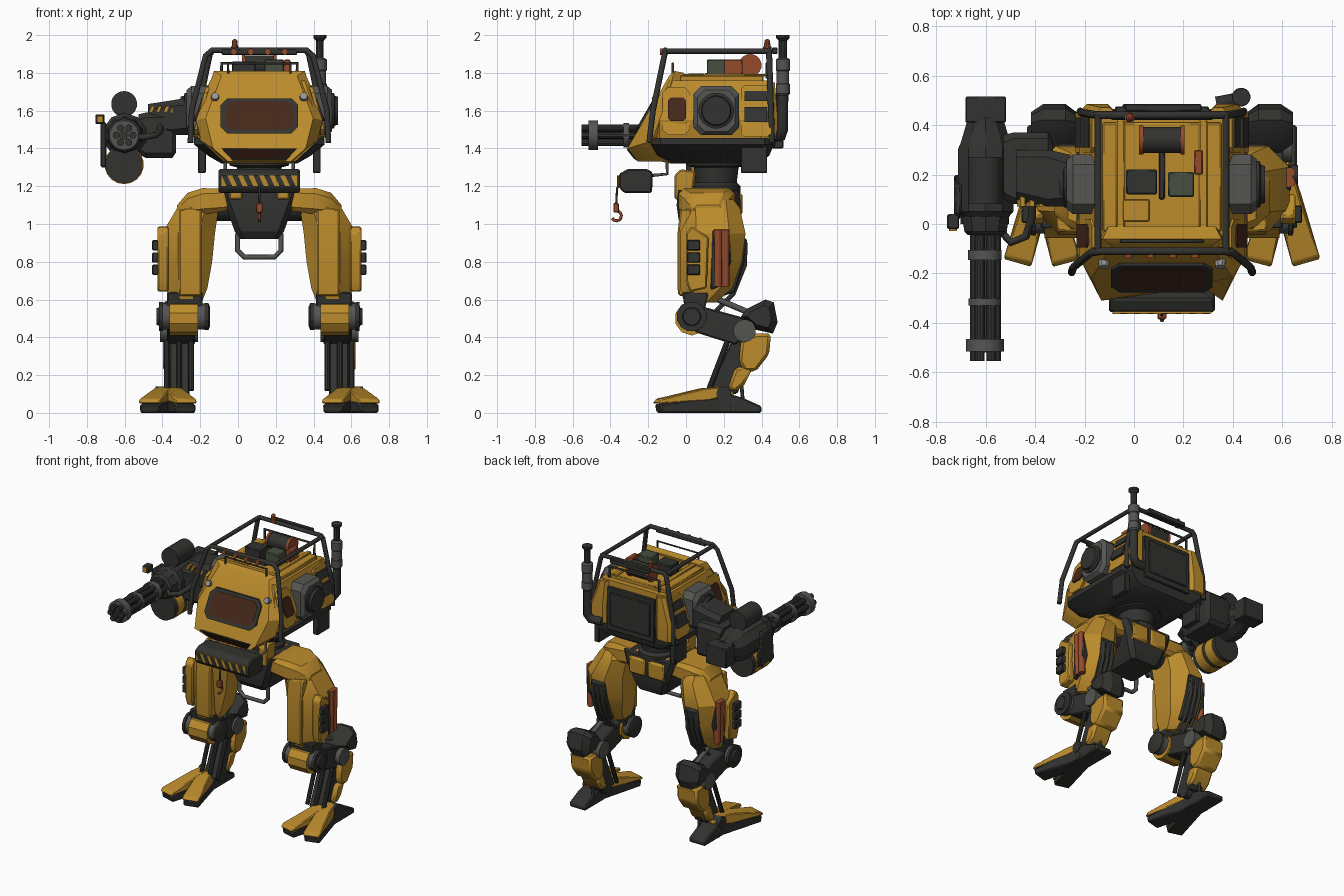
import bpy, bmesh, math
from mathutils import Vector, Matrix

CX = 0.113  # the walker's own centre line; all parts are built around x = 0 and shifted
MATS = {}
for n, c in dict(yellow=(.5, .26, .025), dark=(.032, .032, .03), grey=(.09, .09, .085), orange=(.3, .07, .025),
                 glass=(.06, .02, .01), green=(.06, .08, .05), chrome=(.3, .3, .29)).items():
    MATS[n] = bpy.data.materials.new(n)
    MATS[n].diffuse_color = (*c, 1)

def finish(name, data, mat, mir=False, bevel=0):
    ob = bpy.data.objects.new(name, data)
    bpy.context.collection.objects.link(ob)
    data.materials.append(MATS[mat])
    ob.location.x = CX
    if bevel:
        m = ob.modifiers.new('bevel', 'BEVEL')
        m.width, m.segments, m.limit_method = bevel, 1, 'ANGLE'
    if mir:
        ob.modifiers.new('mirror', 'MIRROR').use_mirror_merge = False

def loft(name, rings, mat, mir=False, bevel=0, M=Matrix()):
    bm = bmesh.new()
    vs = [[bm.verts.new(M @ Vector(p)) for p in r] for r in rings]
    n = len(vs[0])
    for a, b in zip(vs, vs[1:]):
        for i in range(n):
            bm.faces.new((a[i], a[(i + 1) % n], b[(i + 1) % n], b[i]))
    bm.faces.new(vs[0]); bm.faces.new(vs[-1])
    bmesh.ops.recalc_face_normals(bm, faces=bm.faces)
    me = bpy.data.meshes.new(name)
    bm.to_mesh(me); bm.free()
    finish(name, me, mat, mir, bevel)

def octa(a0, a1, b0, b1, h, c, axis='z'):  # rectangle with cut corners
    p = [(a0 + c, b0), (a1 - c, b0), (a1, b0 + c), (a1, b1 - c), (a1 - c, b1), (a0 + c, b1), (a0, b1 - c), (a0, b0 + c)]
    return [(u, v, h) if axis == 'z' else (h, u, v) for u, v in p]

def box(name, x0, x1, y0, y1, z0, z1, mat, mir=False, bevel=.005):
    loft(name, [[(x0, y0, z), (x1, y0, z), (x1, y1, z), (x0, y1, z)] for z in (z0, z1)], mat, mir, bevel)

def prism(name, prof, x0, x1, mat, mir=True, bevel=.008, M=Matrix()):  # profile in (y, z)
    loft(name, [[(x, *p) for p in prof] for x in (x0, x1)], mat, mir, bevel, M)

def lathe(name, o, axis, prof, mat, mir=False, n=16):  # profile of (distance along axis, radius)
    M = Matrix.Translation(o) @ Vector(axis).to_track_quat('Z', 'Y').to_matrix().to_4x4()
    ang = [2 * math.pi * (i + .5) / n for i in range(n)]
    loft(name, [[(r * math.cos(a), r * math.sin(a), t) for a in ang] for t, r in prof], mat, mir, 0, M)

def cyl(name, p, q, r, mat, mir=False, n=16):
    d = Vector(q) - Vector(p)
    lathe(name, p, d, [(0, r), (d.length, r)], mat, mir, n)

def tube(name, pts, r, mat, mir=False, span=False):  # span: carry the path across to its mirror image
    if span:
        pts = sym(pts)
    cu = bpy.data.curves.new(name, 'CURVE')
    cu.dimensions, cu.bevel_depth, cu.bevel_resolution, cu.use_fill_caps = '3D', r, 2, True
    for s in ((1, -1) if mir else (1,)):
        sp = cu.splines.new('POLY')
        sp.points.add(len(pts) - 1)
        for a, p in zip(sp.points, pts):
            a.co = (s * p[0], p[1], p[2], 1)
    finish(name, cu, mat)

def sym(pts):
    return [tuple(p) for p in pts] + [(-p[0], p[1], p[2]) for p in reversed(pts)]

def front(u, z, o):   # sloped cabin nose
    return (u, (-.31 + (z - 1.4) * .575 if z >= 1.4 else -.31 + (1.4 - z) * .8) - o, z)

def side(u, z, o):    # sloped cabin side wall
    return (.335 - max(0, z - 1.55) * .355 + o, u, z)

def winch(u, z, o):   # winch box face
    return (u, -.355 - o, z)

def plate(name, pts, fn, o, mat, mir=False):
    loft(name, [[fn(u, z, k) for u, z in pts] for k in (-.01, o)], mat, mir)

def rect(u0, u1, z0, z1, c=.002):
    return [p[:2] for p in octa(u0, u1, z0, z1, 0, c)]

# Cabin shell and windows
loft('cabin_body', [octa(-.31, .31, -.18, .45, 1.42, .04), octa(-.335, .335, -.17, .46, 1.55, .03),
                    octa(-.26, .26, -.09, .45, 1.76, .02)], 'yellow')
loft('lower_hull', [octa(-.2, .2, -.08, .38, 1.32, .05), octa(-.27, .27, -.15, .44, 1.36, .05),
                    octa(-.345, .345, -.185, .465, 1.42, .05), octa(-.345, .345, -.185, .465, 1.455, .05)], 'dark')
nose_f = sym([front(x, z, 0) for x, z in ((.2, 1.785), (.285, 1.56), (.245, 1.4), (.165, 1.33))])
nose_b = sym([(.24, -.06, 1.81), (.333, -.14, 1.55), (.31, -.18, 1.44), (.19, -.13, 1.33)])
loft('nose_shell', [nose_f, nose_b, [(x * .9, y + .05, z - .01) for x, y, z in nose_b]], 'yellow')
plate('windscreen_frame', rect(-.205, .205, 1.48, 1.665, .035), front, .012, 'dark')
plate('windscreen', rect(-.18, .18, 1.5, 1.648, .028), front, .014, 'glass')
plate('chin_window_frame', [(-.14, 1.336), (.14, 1.336), (.2, 1.4), (-.2, 1.4)], front, .006, 'dark')
plate('chin_window', [(-.13, 1.345), (.13, 1.345), (.17, 1.393), (-.17, 1.393)], front, .009, 'glass')
lathe('headlight', front(.235, 1.665, -.01), (0, -1, .5), [(0, .024), (.03, .02)], 'chrome', True, 8)
plate('side_window_frame', rect(-.125, .02, 1.47, 1.725, .03), side, .009, 'yellow', True)
plate('side_window', rect(-.095, -.0, 1.545, 1.67, .015), side, .011, 'glass', True)
plate('rear_side_panel', rect(.29, .45, 1.46, 1.735, .02), side, .014, 'yellow', True)
plate('side_vent', rect(.31, .43, 1.65, 1.705), side, .017, 'dark', True)
plate('side_grille', rect(.31, .43, 1.54, 1.62), side, .017, 'dark', True)
box('radiator_panel', -.19, .19, .43, .475, 1.41, 1.72, 'dark')
box('radiator_frame', -.16, .16, .46, .485, 1.45, 1.69, 'dark')
loft('rear_corner', [octa(.2, .325, .38, .485, 1.45, .02), octa(.2, .325, .38, .485, 1.57, .02),
                     octa(.19, .265, .38, .47, 1.75, .02)], 'yellow', True)
box('hanging_box', .283, .325, .29, .43, 1.27, 1.42, 'dark', True)
tube('front_bracket', [(.18, -.1, 1.36), (.18, -.1, 1.265), (.18, -.2, 1.255)], .009, 'grey', True)
# Roof and its cargo
box('roof_plate', -.24, .24, -.03, .41, 1.75, 1.785, 'yellow')
box('roof_rail', .15, .185, -.02, .42, 1.78, 1.795, 'yellow', True)
box('roof_seam', -.23, .23, -.06, -.02, 1.745, 1.788, 'dark')
box('roof_hatch', -.16, -.05, .01, .1, 1.78, 1.797, 'yellow')
box('roof_strap', -.012, .012, .1, .34, 1.78, 1.8, 'dark')
box('case_dark', -.145, -.02, .12, .22, 1.78, 1.86, 'dark')
box('case_green', .025, .13, .11, .21, 1.78, 1.87, 'green')
box('fuel_can', .13, .165, .2, .3, 1.78, 1.87, 'orange')
cyl('cable_reel', (-.085, .34, 1.84), (.085, .34, 1.84), .054, 'dark')
cyl('reel_flange', (.075, .34, 1.84), (.092, .34, 1.84), .06, 'orange', True)
# Roll cage and lights
tube('cage_front_hoop', [(.365, -.195, 1.43), (.358, -.175, 1.6), (.285, -.115, 1.89), (.25, -.11, 1.92)], .016, 'dark', span=True)
tube('cage_rear_hoop', [(.33, .455, 1.43), (.325, .45, 1.6), (.262, .44, 1.9), (.245, .44, 1.92)], .016, 'dark', span=True)
tube('cage_side_bar', [(.258, -.11, 1.915), (.258, .44, 1.915)], .014, 'dark', True)
tube('roof_rack_bar', [(.2, .43, 1.77), (.2, .43, 1.85)], .009, 'dark', span=True)
tube('front_rack_bar', [(.165, -.07, 1.77), (.165, -.07, 1.85)], .007, 'dark', span=True)
box('light_bar', -.2, .2, -.125, -.095, 1.895, 1.93, 'dark')
box('rear_light_bar', -.15, .16, .455, .485, 1.9, 1.935, 'dark')
for x in (.045, .135):
    cyl(f'roof_lamp_{x}', (x, -.1, 1.912), (x, -.138, 1.912), .017, 'orange', True, 12)
lathe('beacon', (-.13, .43, 1.92), (0, 0, 1), [(0, .022), (.02, .022), (.021, .017), (.05, .015), (.06, .006)], 'orange', n=10)
# Exhaust stack
tube('exhaust_pipe', [(.22, .485, 1.465), (.3, .5, 1.465), (.32, .513, 1.5), (.32, .513, 1.7)], .03, 'dark')
lathe('exhaust_muffler', (.32, .513, 1.68), (0, 0, 1), [(0, .03), (.01, .038), (.06, .038), (.065, .034), (.13, .034),
                                                     (.135, .038), (.19, .038), (.2, .025)], 'grey')
lathe('exhaust_cap', (.32, .513, 1.86), (0, 0, 1), [(0, .022), (.11, .022), (.125, .036), (.14, .036)], 'dark', n=10)
# Shoulder mounts
loft('shoulder_block', [octa(.04, .28, 1.47, 1.73, .24, .04, 'x'), octa(.04, .28, 1.47, 1.73, .36, .04, 'x'),
                        octa(.06, .26, 1.49, 1.71, .385, .04, 'x')], 'grey', True)
lathe('shoulder_disc', (.375, .16, 1.6), (1, 0, 0), [(0, .095), (.02, .095), (.025, .08), (.042, .075)], 'dark', True, 20)
# Gun arm
loft('arm_block', [octa(.1, .36, 1.37, 1.58, -.64, .03, 'x'), octa(.08, .37, 1.35, 1.59, -.6, .025, 'x'),
                   octa(.08, .37, 1.35, 1.59, -.46, .025, 'x'), octa(.1, .34, 1.38, 1.57, -.44, .025, 'x')], 'dark')
loft('arm_link', [octa(.1, .3, 1.48, 1.635, -.59, .03, 'x'), octa(.07, .3, 1.47, 1.655, -.46, .03, 'x'),
                  octa(.07, .28, 1.47, 1.67, -.37, .04, 'x')], 'dark')
for i in range(4):
    x = -.585 + i * .038
    loft(f'arm_stripe_{i}', [[(x, y, 1.59), (x + .018, y, 1.59), (x + .032, y, 1.625), (x + .014, y, 1.625)] for y in (.07, .12)], 'yellow')
# Rotary gun
GX, GZ = -.713, 1.47
lathe('gun_housing', (GX, 0, GZ), (0, 1, 0), [(-.045, .075), (-.03, .09), (.03, .1), (.05, .118), (.3, .118), (.33, .105),
                                             (.41, .08), (.43, .08)], 'dark', n=10)
box('gun_rear_box', -.795, -.63, .41, .515, 1.4, 1.54, 'dark')
for i in range(6):
    x, z = GX + .044 * math.cos(math.pi / 3 * i), GZ + .044 * math.sin(math.pi / 3 * i)
    cyl(f'gun_barrel_{i}', (x, -.553, z), (x, -.03, z), .019, 'dark', n=10)
for name, y0, y1, z, r, mat in (('gun_spindle', -.52, -.03, GZ, .026, 'dark'), ('muzzle_clamp', -.515, -.465, GZ, .078, 'grey'),
        ('middle_clamp', -.33, -.302, GZ, .066, 'grey'), ('rear_clamp', -.145, -.105, GZ, .068, 'grey'),
        ('upper_drum', .08, .27, 1.635, .069, 'dark'), ('ammo_drum', -.0, .23, 1.315, .1, 'dark'),
        ('ammo_drum_band_front', .03, .1, 1.315, .104, 'yellow'), ('ammo_drum_band_rear', .13, .2, 1.315, .104, 'yellow')):
    cyl(name, (GX - .003, y0, z), (GX - .003, y1, z), r, mat, n=18)
prism('drum_bracket', [(.02, 1.3), (.2, 1.3), (.16, 1.54), (.04, 1.54)], -.84, -.81, 'dark', False)
box('gun_lamp', -.868, -.82, -.02, .04, 1.53, 1.58, 'dark')
box('gun_lamp_lens', -.86, -.828, -.028, -.01, 1.537, 1.573, 'yellow', bevel=0)
tube('ammo_hose', [(-.525, .13, 1.53), (-.525, .03, 1.49), (-.55, -.05, 1.47), (-.61, -.075, 1.46), (-.65, -.03, 1.46)], .017, 'dark')
# Winch with hook
prism('winch_box', [(-.355, 1.195), (-.33, 1.165), (-.18, 1.165), (-.175, 1.27), (-.2, 1.29), (-.31, 1.29), (-.355, 1.265)],
      -.215, .215, 'dark', False)
plate('winch_plate', rect(-.2, .2, 1.2, 1.258), winch, .006, 'yellow')
for i in range(7):
    u = -.2 + i * .056
    plate(f'hazard_stripe_{i}', [(u + .026, 1.201), (u + .056, 1.201), (u + .03, 1.257), (u, 1.257)], winch, .009, 'dark')
tube('winch_cable', [(0, -.34, 1.21), (0, -.365, 1.19), (0, -.37, 1.09)], .006, 'dark')
box('hook_block', -.018, .018, -.385, -.355, 1.06, 1.11, 'orange')
tube('hook', [(0, -.37, 1.07)] + [(0, -.368 + .026 * math.cos(1.2 - k * .55), 1.043 + .026 * math.sin(1.2 - k * .55))
                                  for k in range(8)], .008, 'orange')
# Waist, pelvis and hips
lathe('waist', (0, .16, 1.1), (0, 0, 1), [(0, .13), (.1, .13), (.12, .11), (.2, .12), (.21, .16), (.28, .16)], 'dark', n=20)
prism('waist_guard', [(-.06, 1.13), (.03, 1.13), (.05, 1.28), (-.03, 1.29), (-.06, 1.26)], .09, .16, 'yellow')
loft('pelvis', [octa(-.1, .1, .0, .25, .92, .02), octa(-.13, .13, -.03, .27, .96, .03),
                octa(-.18, .18, -.05, .29, 1.1, .03), octa(-.21, .21, -.04, .28, 1.18, .03)], 'dark')
prism('pelvis_rear_plate', [(.26, 1.03), (.298, 1.05), (.298, 1.16), (.2, 1.19), (.2, 1.03)], .012, .14, 'yellow')
tube('under_loop', [(.115, .02, .95), (.115, .02, .86), (.08, .02, .825)], .014, 'grey', span=True)
loft('hip_cap', [octa(-.03, .25, 1.07, 1.185, .17, .02, 'x'), octa(-.04, .26, 1.05, 1.19, .3, .03, 'x'),
                 octa(-.01, .23, 1.04, 1.165, .38, .03, 'x'), octa(.04, .19, 1.03, 1.1, .435, .02, 'x')], 'yellow', True)
cyl('hip_axle', (.12, .12, 1.1), (.25, .12, 1.1), .085, 'dark', True)
# Thighs
loft('thigh', [octa(*r) for r in ((.26, .4, .02, .25, 1.13, .04), (.215, .435, -.02, .285, 1.085, .07),
     (.235, .515, -.03, .315, .95, .085), (.25, .515, -.03, .295, .8, .085), (.275, .495, -.03, .25, .66, .07),
     (.305, .47, -.01, .16, .585, .05))], 'yellow', True)
prism('thigh_front_plate', [(-.04, .62), (-.045, .66), (-.045, .95), (-.03, 1.08), (.03, 1.08), (.03, .62)], .305, .425, 'yellow')
prism('thigh_outer_plate', [(.02, .64), (.11, .66), (.12, .93), (.03, .99), (.0, .95), (.0, .7)], .48, .54, 'yellow')
prism('thigh_recess', [(.13, .65), (.2, .68), (.24, .8), (.23, .97), (.14, .97)], .48, .522, 'dark')
prism('thigh_back_panel', [(.2, .62), (.26, .64), (.31, .8), (.325, .92), (.25, .95)], .32, .43, 'dark')
for i in range(3):
    box(f'thigh_pod_{i}', .525, .567, .005, .075, .73 + i * .065, .785 + i * .065, 'dark', True)
    tube(f'thigh_hose_{i}', [(x, y, z) for x in (.34 + i * .036,) for y, z in ((.315, .9), (.31, .78), (.25, .63), (.16, .54))],
         .012, 'dark', True)
for y in (.17, .208):
    cyl(f'thigh_tank_{y}', (.508, y, .67), (.516, y, .97), .022, 'orange', True, 12)
# Knees, calf links and hocks
cyl('knee_axle', (.28, .03, .51), (.525, .03, .51), .07, 'grey', True, 20)
lathe('knee_disc', (.51, .03, .51), (1, 0, 0), [(0, .08), (.02, .08), (.022, .05), (.035, .045)], 'dark', True, 12)
lathe('knee_inner_disc', (.26, .03, .51), (1, 0, 0), [(0, .05), (.01, .075), (.03, .075)], 'dark', True, 12)
cyl('knee_guard', (.325, .03, .5), (.475, .03, .5), .09, 'yellow', True, 10)
prism('knee_fork', [(-.02, .64), (.12, .64), (.09, .5), (0, .5)], .3, .49, 'dark')
prism('calf_link', [(.0, .46), (.04, .57), (.1, .56), (.32, .5), (.34, .42), (.26, .36), (.07, .42)], .34, .49, 'dark')
tube('calf_piston', [(.415, .17, .6), (.415, .36, .52)], .016, 'grey', True)
cyl('hock_axle', (.325, .31, .435), (.525, .31, .435), .06, 'grey', True)
loft('hock_cap', [[(x, .39 + (y - .39) * s, .51 + (z - .51) * s) for y, z in ((.29, .51), (.32, .55), (.42, .6), (.465, .585),
     (.485, .48), (.46, .42), (.37, .44))] for x, s in ((.345, .65), (.39, 1), (.48, 1), (.53, .65))], 'dark', True)
# Shins
prism('shin_core', [(.12, .1), (.23, .36), (.33, .44), (.41, .4), (.27, .1)], .37, .475, 'dark')
prism('shin_guard', [(.28, .27), (.29, .38), (.37, .42), (.45, .42), (.44, .31), (.37, .22), (.31, .22)], .345, .51, 'yellow', bevel=.015)
prism('ankle_guard', [(.22, .13), (.26, .24), (.36, .25), (.31, .15), (.26, .11)], .36, .505, 'yellow', bevel=.015)
for x in (.36, .425, .49):
    cyl(f'shin_piston_{x}', (x, .12, .12), (x, .22, .38), .015, 'dark', True, 10)
tube('heel_cable', [(.425, .3, .07), (.425, .29, .2), (.425, .36, .3)], .01, 'dark', True)
cyl('ankle_axle', (.37, .2, .1), (.55, .2, .1), .04, 'dark', True)
# Feet: two splayed toes and a heel
for name, deg in (('inner', -15), ('outer', 16)):
    M = Matrix.Translation((.482, .2, 0)) @ Matrix.Rotation(math.radians(deg), 4, 'Z')
    prism(f'{name}_toe_sole', [(-.355, 0), (-.365, .045), (-.2, .07), (.05, .09), (.06, 0)], -.054, .054, 'dark', True, .008, M)
    loft(f'{name}_toe_cap', [[(x, -.375, .05), (x, -.355, .075), (x * .8, -.12, .13), (x * .8, 0, .14), (x * .8, .05, .1), (x, -.1, .065)]
                             for x in (-.058, .058)], 'yellow', True, .006, M)
prism('heel', [(.12, .0), (.4, .0), (.4, .035), (.3, .08), (.2, .11), (.12, .11)], .415, .545, 'dark')

for ob in bpy.context.collection.objects:
    if ob.type == 'MESH':
        ob.select_set(True)
        bpy.context.view_layer.objects.active = ob
bpy.ops.object.shade_smooth_by_angle(angle=math.radians(28))
